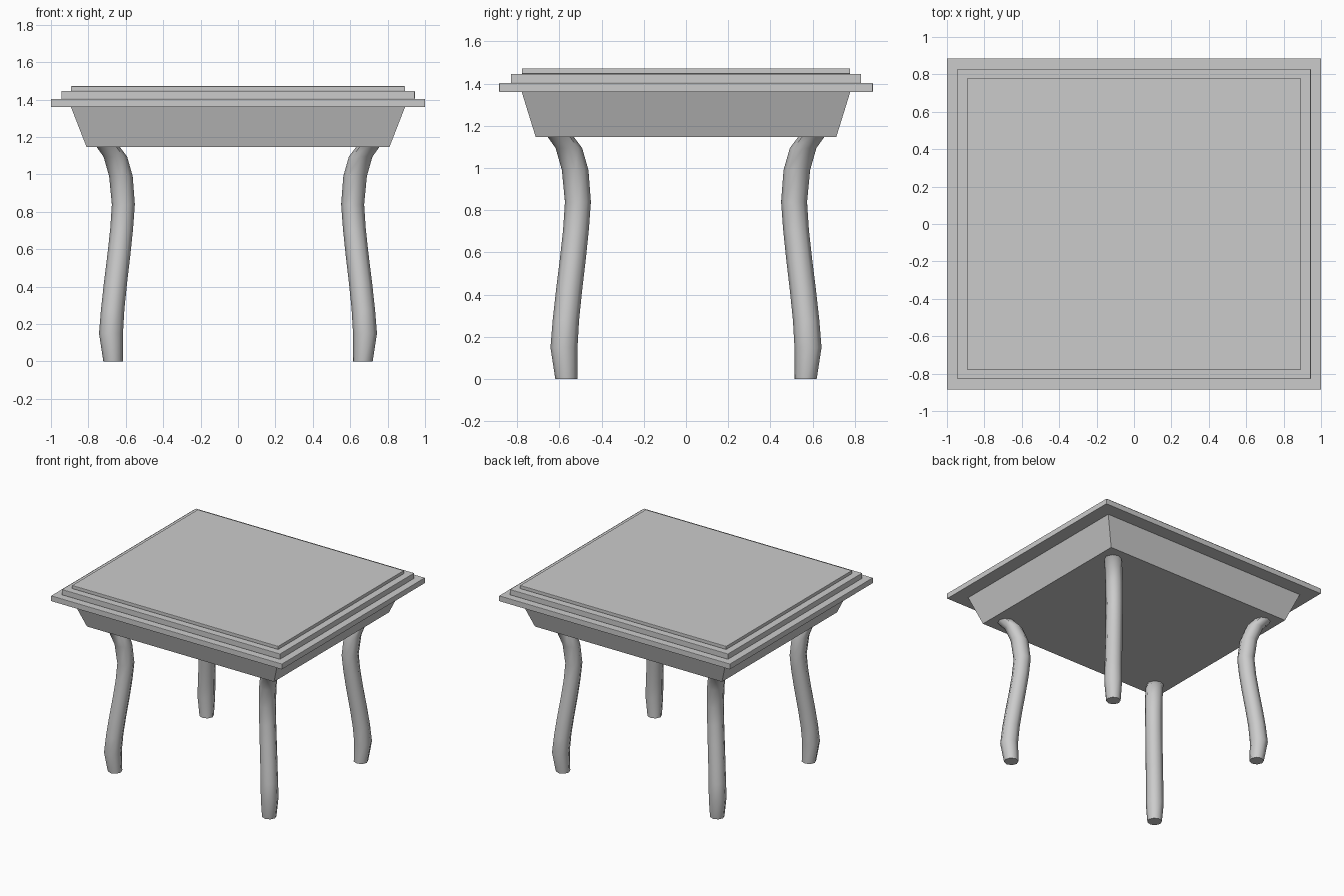
import bpy, bmesh, math

if "Cube" in bpy.data.objects:
    bpy.data.objects.remove(bpy.data.objects["Cube"])


def loft(name, rings, smooth_angle=None):
    """Skin a list of equal-length vertex rings and cap both ends."""
    bm = bmesh.new()
    loops = [[bm.verts.new(p) for p in ring] for ring in rings]
    n = len(loops[0])
    for a, b in zip(loops, loops[1:]):
        for i in range(n):
            j = (i + 1) % n
            bm.faces.new((a[i], a[j], b[j], b[i]))
    bm.faces.new(loops[0][::-1])
    bm.faces.new(loops[-1])
    bmesh.ops.recalc_face_normals(bm, faces=bm.faces)
    mesh = bpy.data.meshes.new(name)
    bm.to_mesh(mesh)
    bm.free()
    ob = bpy.data.objects.new(name, mesh)
    bpy.context.collection.objects.link(ob)
    if smooth_angle:
        bpy.ops.object.select_all(action='DESELECT')
        bpy.context.view_layer.objects.active = ob
        ob.select_set(True)
        bpy.ops.object.shade_smooth_by_angle(angle=math.radians(smooth_angle))
    return ob


def rect(hx, hy, z):
    return [(-hx, -hy, z), (hx, -hy, z), (hx, hy, z), (-hx, hy, z)]


def octagon(cx, cy, z, r):
    return [(cx + r * math.cos(k * math.pi / 4), cy + r * math.sin(k * math.pi / 4), z)
            for k in range(8)]


# Stepped table top: three stacked slabs with softened edges
for name, hx, hy, z0, z1 in (("top_lower_slab", 1.0, 0.885, 1.36, 1.403),
                             ("top_middle_slab", 0.945, 0.83, 1.403, 1.446),
                             ("top_upper_slab", 0.893, 0.778, 1.446, 1.472)):
    slab = loft(name, [rect(hx, hy, z0), rect(hx, hy, z1)])
    bevel = slab.modifiers.new("soft_edges", 'BEVEL')
    bevel.width = 0.003
    bevel.segments = 2

# Tapered apron under the top
loft("apron", [rect(0.81, 0.712, 1.147), rect(0.893, 0.778, 1.36)])

# Curved legs: (height, x centre, radius); the curve runs along the diagonal
LEG = [(0.0, 0.668, 0.052), (0.15, 0.679, 0.064), (0.28, 0.670, 0.0625),
       (0.42, 0.655, 0.062), (0.57, 0.637, 0.0615), (0.71, 0.622, 0.061),
       (0.84, 0.613, 0.0615), (0.99, 0.626, 0.063), (1.095, 0.656, 0.063),
       (1.147, 0.694, 0.062), (1.16, 0.704, 0.062)]
for sy, side_y in ((-1, "front"), (1, "back")):
    for sx, side_x in ((-1, "left"), (1, "right")):
        loft(f"{side_y}_{side_x}_leg",
             [octagon(sx * c, sy * (c - 0.101), z, r) for z, c, r in LEG],
             smooth_angle=50)
